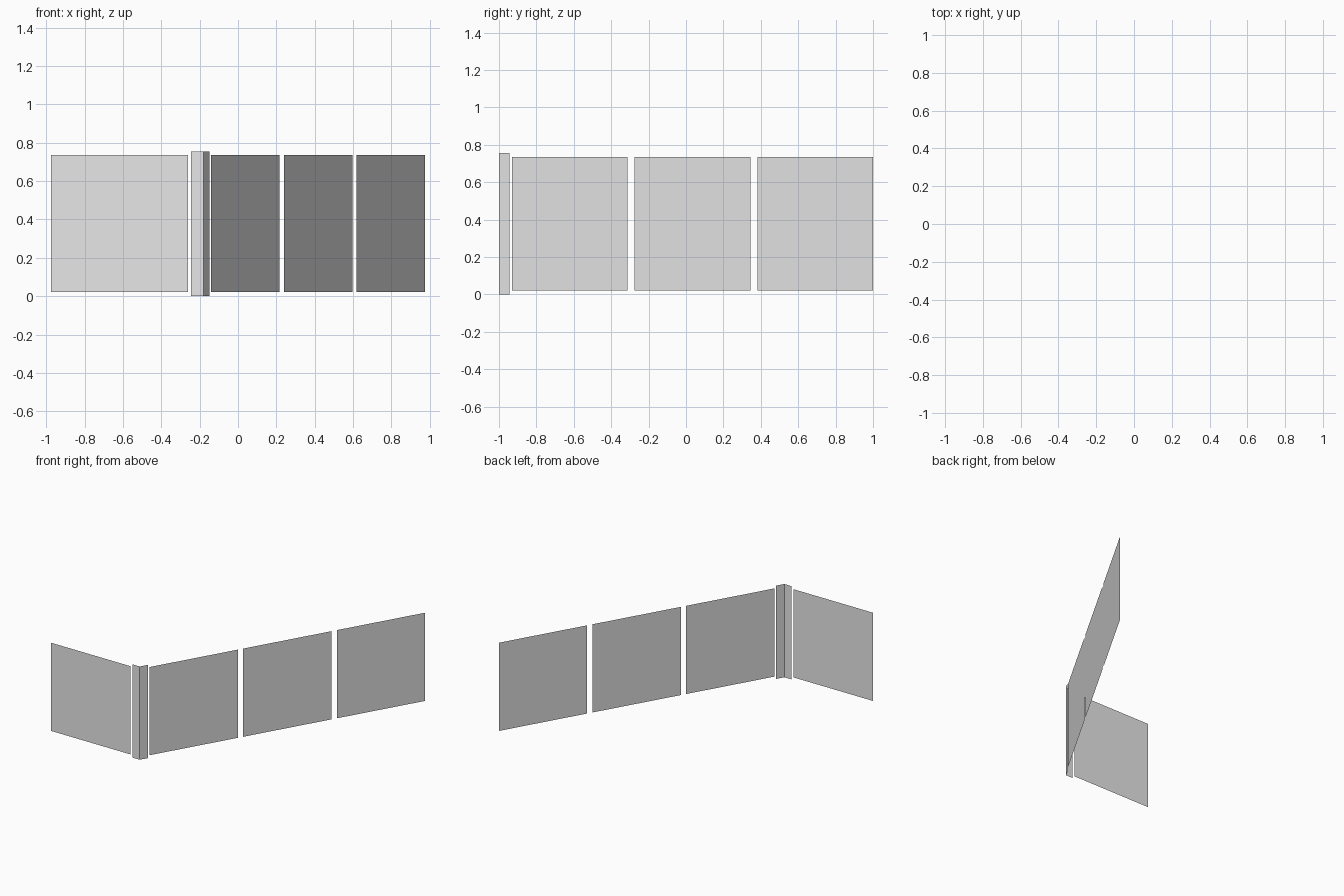
import bpy
import bmesh
from math import radians
from mathutils import Vector

cube = bpy.data.objects.get("Cube")
if cube:
    bpy.data.objects.remove(cube)

# One plain light grey for every sheet
grey = bpy.data.materials.new("light_grey")
grey.use_nodes = True
grey.diffuse_color = (0.8, 0.8, 0.8, 1)
grey.node_tree.nodes["Principled BSDF"].inputs["Base Color"].default_value = (0.8, 0.8, 0.8, 1)

# Two runs of fence leave the bend at 120 degrees to each other
BEND = Vector((-0.18, -1.0, 0))
SHORT_RUN = Vector((-1, 0, 0))
LONG_RUN = Vector((0.5, 0.866, 0))
PANEL, PITCH, START = 0.714, 0.757, 0.081
ARM = 0.065


def sheet(name, plan, bottom, top):
    """Upright sheet standing on a line of plan points."""
    bm = bmesh.new()
    columns = [[bm.verts.new((p.x, p.y, z)) for z in (bottom, top)] for p in plan]
    for a, b in zip(columns, columns[1:]):
        bm.faces.new((a[0], b[0], b[1], a[1]))
    mesh = bpy.data.meshes.new(name)
    bm.to_mesh(mesh)
    bm.free()
    mesh.materials.append(grey)
    obj = bpy.data.objects.new(name, mesh)
    bpy.context.collection.objects.link(obj)
    return obj


# Folded corner strip, slightly taller than the panels
sheet("corner_strip", [BEND + SHORT_RUN * ARM, BEND, BEND + LONG_RUN * ARM], 0, 0.755)

# Single panel on the short run
sheet("short_run_panel",
      [BEND + SHORT_RUN * (START + PANEL), BEND + SHORT_RUN * START], 0.021, 0.735)

# Three evenly spaced panels on the long run
for i in range(3):
    near = START + i * PITCH
    sheet(f"long_run_panel_{i + 1}",
          [BEND + LONG_RUN * near, BEND + LONG_RUN * (near + PANEL)], 0.021, 0.735)
